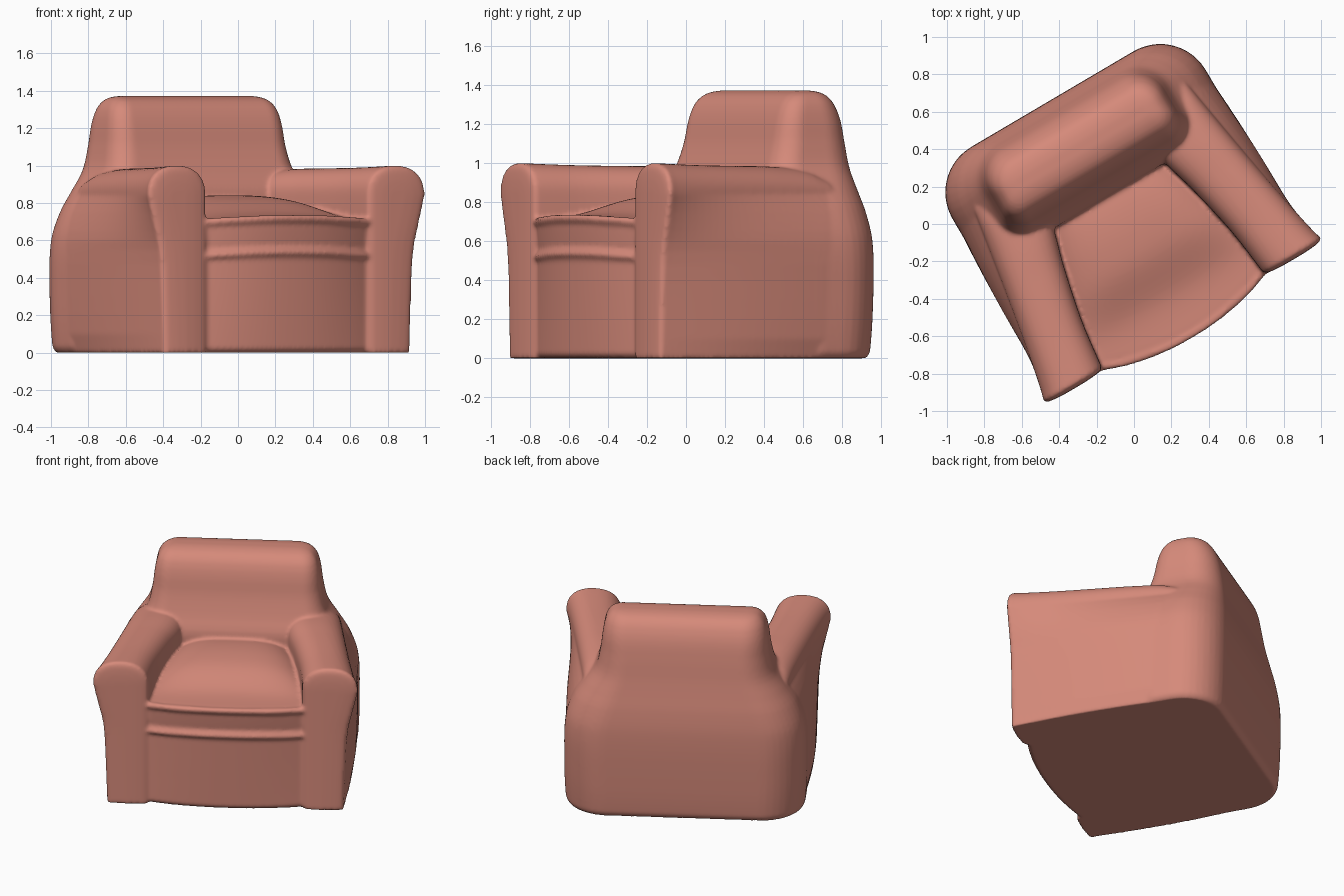
import bpy, bmesh, math
from mathutils import Matrix

if "Cube" in bpy.data.objects:
    bpy.data.objects.remove(bpy.data.objects["Cube"])

# The chair is modelled square (front to -y), then turned to its resting angle
TURN = Matrix.Rotation(math.radians(30.5), 4, 'Z') @ Matrix.Translation((-0.037, 0, 0))

mat = bpy.data.materials.new("salmon upholstery")
mat.diffuse_color = (0.67, 0.254, 0.195, 1)
mat.use_nodes = True
mat.node_tree.nodes["Principled BSDF"].inputs["Base Color"].default_value = mat.diffuse_color


def curve(keys, t):
    """Smooth interpolation through rows (t, a, b, ...)."""
    n = len(keys)
    if t <= keys[0][0]:
        return keys[0][1:]
    if t >= keys[-1][0]:
        return keys[-1][1:]
    i = max(k for k in range(n - 1) if keys[k][0] <= t)
    p, q = keys[i], keys[i + 1]
    o, r = keys[max(i - 1, 0)], keys[min(i + 2, n - 1)]
    h = q[0] - p[0]
    s = (t - p[0]) / h
    out = []
    for c in range(1, len(p)):
        m0 = (q[c] - o[c]) / (q[0] - o[0]) * h
        m1 = (r[c] - p[c]) / (r[0] - p[0]) * h
        out.append((2*s**3 - 3*s*s + 1)*p[c] + (s**3 - 2*s*s + s)*m0
                   + (3*s*s - 2*s**3)*q[c] + (s**3 - s*s)*m1)
    return out


def loft(name, rings):
    bm = bmesh.new()
    vs = [[bm.verts.new(p) for p in ring] for ring in rings]
    n = len(rings[0])
    for a, b in zip(vs, vs[1:]):
        for i in range(n):
            j = (i + 1) % n
            bm.faces.new((a[i], a[j], b[j], b[i]))
    bm.faces.new(vs[0][::-1])
    bm.faces.new(vs[-1])
    bmesh.ops.recalc_face_normals(bm, faces=bm.faces)
    me = bpy.data.meshes.new(name)
    bm.to_mesh(me)
    bm.free()
    me.transform(TURN)
    me.materials.append(mat)
    ob = bpy.data.objects.new(name, me)
    bpy.context.collection.objects.link(ob)
    return ob


# Backrest and rear body: z, half width, front y, back y, corner radius
BACK = [(0.0, .755, .22, .76, .26), (0.03, .775, .21, .78, .28), (.35, .785, .2, .795, .28),
        (.6, .775, .2, .795, .28), (.75, .725, .2, .78, .27), (.86, .655, .2, .76, .24),
        (.97, .58, .24, .74, .2), (1.1, .548, .28, .72, .18), (1.22, .533, .305, .695, .16),
        (1.30, .515, .335, .66, .14), (1.345, .485, .375, .62, .11), (1.365, .45, .42, .575, .07),
        (1.372, .41, .46, .53, .03)]


def back_ring(z):
    w, f, b, r = curve(BACK, z)
    r = min(r, (b - f) / 2 - .002)
    pts = []
    for sx, sy, a0 in ((1, 1, 0), (-1, 1, 90), (-1, -1, 180), (1, -1, 270)):
        rr = r if sy > 0 else r * .65
        cx, cy = sx * (w - rr), (b - rr if sy > 0 else f + rr)
        for k in range(11):
            a = math.radians(a0 + 9 * k)
            pts.append((cx + rr * math.cos(a), cy + rr * math.sin(a), z))
    return pts


levels = [0, .01, .03] + [.03 + 1.27 * k / 36 for k in range(1, 37)] + \
         [1.315, 1.33, 1.345, 1.355, 1.365, 1.37, 1.372]
parts = [loft("backrest", [back_ring(z) for z in levels])]

# Arms: outer face blends from the flared front to the rear body outline
FRONT_OUTER = [(0, .765), (.3, .775), (.55, .79), (.7, .825), (.85, .862)]
ARM = [(-.57, .50, 1.0), (-.3, .465, .99), (0, .40, .985), (.2, .345, .982), (.4, .31, .965), (.5, .30, .93)]


def arm_ring(y, side, shrink=0.0):
    a, top = curve(ARM, y)
    t = min(max((y + .57) / 1.07, 0), 1)
    mix = t ** .85

    def outer(z):
        bulge = .022 * math.sin(math.pi * t) * max(0, min(1, (.85 - z) / .25))
        return (1 - mix) * curve(FRONT_OUTER, z)[0] + mix * (curve(BACK, z)[0] - .006) + bulge - shrink
    a += shrink
    zs = .84
    pts = [(a, z) for z in (0, .2, .4, .55, .7, .78)]
    b = outer(zs)
    for k in range(25):
        g = math.pi * (1 - k / 24)
        e = .85
        c, s = math.cos(g), math.sin(g)
        pts.append(((a + b) / 2 + (b - a) / 2 * math.copysign(abs(c) ** e, c),
                    zs + (top - shrink - zs) * abs(s) ** e))
    pts += [(outer(z), z) for z in (.8, .75, .7, .65, .6, .55, .48, .4, .3, .2, .1, 0)]
    return [(side * u, y, z) for u, z in pts]


for side, label in ((-1, "left"), (1, "right")):
    rings = []
    # softly domed front panel with a rounded rim
    for shrink, dy in ((.13, -.026), (.08, -.024), (.04, -.02), (.02, -.016), (.007, -.01)):
        rings.append([(u, -.57 + dy, z) for u, y, z in arm_ring(-.57, side, shrink)])
    rings += [arm_ring(-.57 + 1.07 * k / 24, side) for k in range(25)]
    # rear end tucked into the body
    rings.append([(u, .54, z) for u, y, z in arm_ring(.5, side, .05)])
    parts.append(loft(label + "_arm", rings))

# Seat: bowed front with two piping rolls, crowned cushion on top
# forward offset, height
FACE = [(-.02, 0), (0, .02), (0, .2), (0, .4), (0, .5), (.006, .513), (.018, .525), (.018, .54),
        (.004, .553), (-.006, .57), (-.002, .61), (.002, .66), (.003, .685), (.017, .70),
        (.022, .715), (.014, .73), (-.008, .733), (-.02, .727)]
CROWN = [(-.7, 0), (-.5, .006), (-.4, .022), (-.2, .088), (-.05, .108), (.1, .108), (.25, .09)]


def seat_ring(u):
    s = u / .51
    bow = 1 - abs(s) ** 2.2
    pts = []
    for off, z in FACE:
        pts.append((u, -.567 - (.062 + .033 * z / .72) * bow - off,
                    z + ((.004 - .02 * s * s) if z > .5 else 0)))
    y0, z0 = pts[-1][1:]
    for k in range(1, 31):
        y = y0 + (.3 - y0) * k / 30
        half = curve(ARM, y)[0] + .01
        side_fall = max(0, 1 - abs(u / half) ** 4)
        pts.append((u, y, z0 + curve(CROWN, y)[0] * (.35 + .65 * side_fall)))
    pts.append((u, .3, 0))
    return pts


parts.append(loft("seat", [seat_ring(.51 * (k / 24 - 1)) for k in range(49)]))

# Fuse the parts into one continuous padded shell and soften the joins
bpy.ops.object.select_all(action='DESELECT')
for ob in parts:
    ob.select_set(True)
bpy.context.view_layer.objects.active = parts[0]
bpy.ops.object.join()
chair = bpy.context.view_layer.objects.active
chair.name = "upholstered_armchair"
mod = chair.modifiers.new("fuse", 'REMESH')
mod.mode = 'VOXEL'
mod.voxel_size = .012
mod.use_smooth_shade = True
mod = chair.modifiers.new("soften", 'SMOOTH')
mod.factor = .5
mod.iterations = 4
